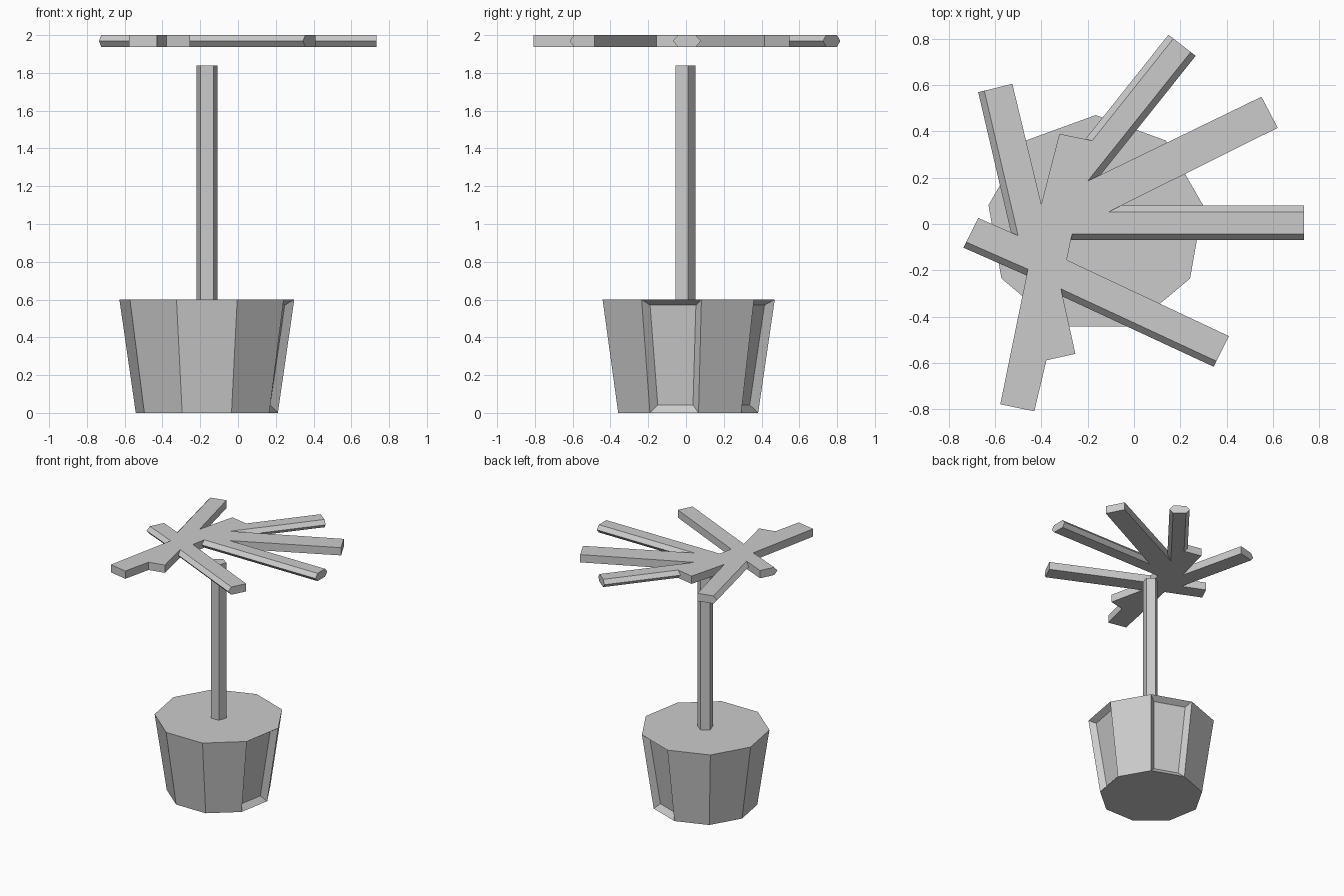
import bpy, bmesh, math
from mathutils import Vector
from mathutils.geometry import intersect_line_line_2d, intersect_line_line

if "Cube" in bpy.data.objects:
    bpy.data.objects.remove(bpy.data.objects["Cube"])

grey = bpy.data.materials.new("plain grey")
grey.diffuse_color = (0.6, 0.6, 0.6, 1)
grey.use_nodes = True
grey.node_tree.nodes["Principled BSDF"].inputs["Base Color"].default_value = grey.diffuse_color


def finish(bm, name):
    bmesh.ops.recalc_face_normals(bm, faces=bm.faces)
    mesh = bpy.data.meshes.new(name)
    bm.to_mesh(mesh)
    bm.free()
    mesh.materials.append(grey)
    obj = bpy.data.objects.new(name, mesh)
    bpy.context.collection.objects.link(obj)
    return obj


def loft(rings):
    """Skin a stack of (points, z) rings and cap both ends."""
    bm = bmesh.new()
    loops = [[bm.verts.new((x, y, z)) for x, y in pts] for pts, z in rings]
    n = len(loops[0])
    for a, b in zip(loops, loops[1:]):
        for i in range(n):
            j = (i + 1) % n
            bm.faces.new((a[i], a[j], b[j], b[i]))
    bm.faces.new(loops[0][::-1])
    bm.faces.new(loops[-1])
    bm.normal_update()
    return bm


def ngon(n, r, cx, cy):
    """Regular polygon with one corner towards the back."""
    return [(cx + r * math.cos(math.pi / 2 + math.tau * i / n),
             cy + r * math.sin(math.pi / 2 + math.tau * i / n)) for i in range(n)]


# Nine-sided tapered pot with two recessed panels
CX = -0.165
bm = loft([(ngon(9, 0.382, CX, 0), 0), (ngon(9, 0.47, CX, 0), 0.6)])
panels = []
for f in bm.faces:
    angle = math.degrees(math.atan2(f.normal.y, f.normal.x))
    if abs(f.normal.z) < 0.5 and min(abs(angle + 10), abs(angle - 70)) < 5:
        panels.append(f)
bmesh.ops.inset_individual(bm, faces=panels, thickness=0.052, depth=-0.04)
finish(bm, "pot")

# Five-sided trunk
finish(loft([(ngon(5, 0.058, CX, -0.008), 0.6), (ngon(5, 0.058, CX, -0.008), 1.84)]), "trunk")

# Crown outline, clockwise: x, y, and whether the edge leaving the point is ridged
outline = [
    (-0.18, 0.36, 1), (0.17, 0.80, 0), (0.245, 0.742, 1), (-0.20, 0.185, 0),      # back right arm
    (0.55, 0.549, 0), (0.62, 0.415, 0), (-0.11, 0.052, 1),                        # upper right arm
    (0.733, 0.052, 0), (0.733, -0.043, 1), (-0.267, -0.043, 0),                   # right arm
    (-0.29, -0.155, 0), (0.41, -0.484, 0), (0.356, -0.592, 1), (-0.315, -0.28, 0),  # front right arm
    (-0.253, -0.56, 0), (-0.378, -0.588, 0),                                      # front stub
    (-0.43, -0.808, 0), (-0.577, -0.778, 0), (-0.458, -0.195, 1),                 # front arm
    (-0.724, -0.078, 0), (-0.672, 0.026, 0), (-0.50, -0.05, 1),                   # left arm
    (-0.646, 0.575, 0), (-0.525, 0.605, 0), (-0.40, 0.086, 0),                    # back left arm
    (-0.322, 0.389, 0),                                                           # back stub
]
flat = [(x, y) for x, y, _ in outline]
edges = []
for i, (x, y, ridged) in enumerate(outline):
    a = Vector((x, y, 0))
    b = Vector((*flat[(i + 1) % len(flat)], 0))
    d = (b - a).normalized()
    shift = Vector((-d.y, d.x, 0)) * 0.027 * ridged
    edges.append((a + shift, b + shift))

# Ridge ring: meet each pair of shifted neighbouring edges
ridge = []
for i, (x, y, _) in enumerate(outline):
    if outline[i][2] or outline[i - 1][2]:
        p = intersect_line_line(*edges[i - 1], *edges[i])[0]
        ridge.append((p.x, p.y))
    else:
        ridge.append((x, y))
finish(loft([(flat, 1.938), (ridge, 1.969), (flat, 2.0)]), "crown")
